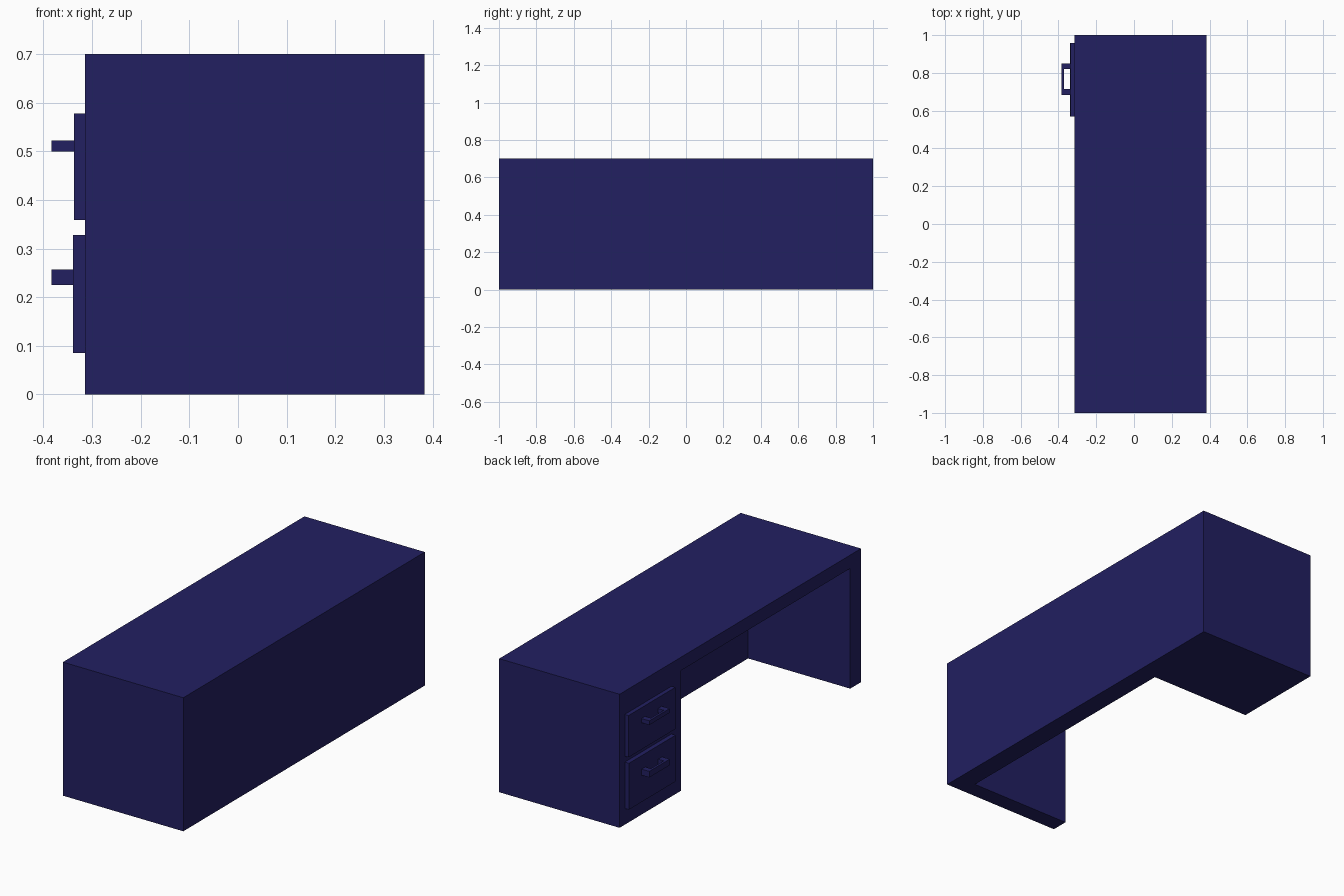
import bpy
import bmesh

if "Cube" in bpy.data.objects:
    bpy.data.objects.remove(bpy.data.objects["Cube"])

navy = bpy.data.materials.new("navy_paint")
navy.diffuse_color = (0.016, 0.014, 0.12, 1)
navy.use_nodes = True
navy.node_tree.nodes["Principled BSDF"].inputs["Base Color"].default_value = navy.diffuse_color


def prism(name, outline, z0, z1):
    """Extrude a flat xy outline from z0 to z1."""
    bm = bmesh.new()
    face = bm.faces.new([bm.verts.new((x, y, z0)) for x, y in outline])
    moved = bmesh.ops.extrude_face_region(bm, geom=[face])["geom"]
    verts = [v for v in moved if isinstance(v, bmesh.types.BMVert)]
    bmesh.ops.translate(bm, verts=verts, vec=(0, 0, z1 - z0))
    bmesh.ops.recalc_face_normals(bm, faces=bm.faces)
    mesh = bpy.data.meshes.new(name)
    bm.to_mesh(mesh)
    bm.free()
    mesh.materials.append(navy)
    obj = bpy.data.objects.new(name, mesh)
    bpy.context.collection.objects.link(obj)
    return obj


def box(name, x0, x1, y0, y1, z0, z1):
    return prism(name, [(x0, y0), (x1, y0), (x1, y1), (x0, y1)], z0, z1)


FRONT = -0.315

# Desk body: top, end panel, back panel and drawer pedestal around a knee space
body = box("desk_body", FRONT, 0.383, -1, 1, 0, 0.7)
knee = box("knee_space_cutter", -0.6, 0.277, -0.91, 0.493, -0.2, 0.63)
knee.hide_render = True
knee.hide_viewport = True
cut = body.modifiers.new("knee_space", "BOOLEAN")
cut.operation = "DIFFERENCE"
cut.solver = "EXACT"
cut.object = knee

# Drawers with U-shaped pulls: face x, bottom, top, pull bottom, pull top
drawers = {
    "upper": (-0.337, 0.359, 0.578, 0.500, 0.522),
    "lower": (-0.339, 0.085, 0.328, 0.225, 0.257),
}
for level, (face_x, z0, z1, h0, h1) in drawers.items():
    box(f"{level}_drawer_front", face_x, FRONT, 0.57, 0.957, z0, z1)
    pull = [(face_x, 0.682), (-0.383, 0.682), (-0.383, 0.851), (face_x, 0.851),
            (face_x, 0.821), (-0.371, 0.821), (-0.371, 0.714), (face_x, 0.714)]
    prism(f"{level}_drawer_handle", pull, h0, h1)
